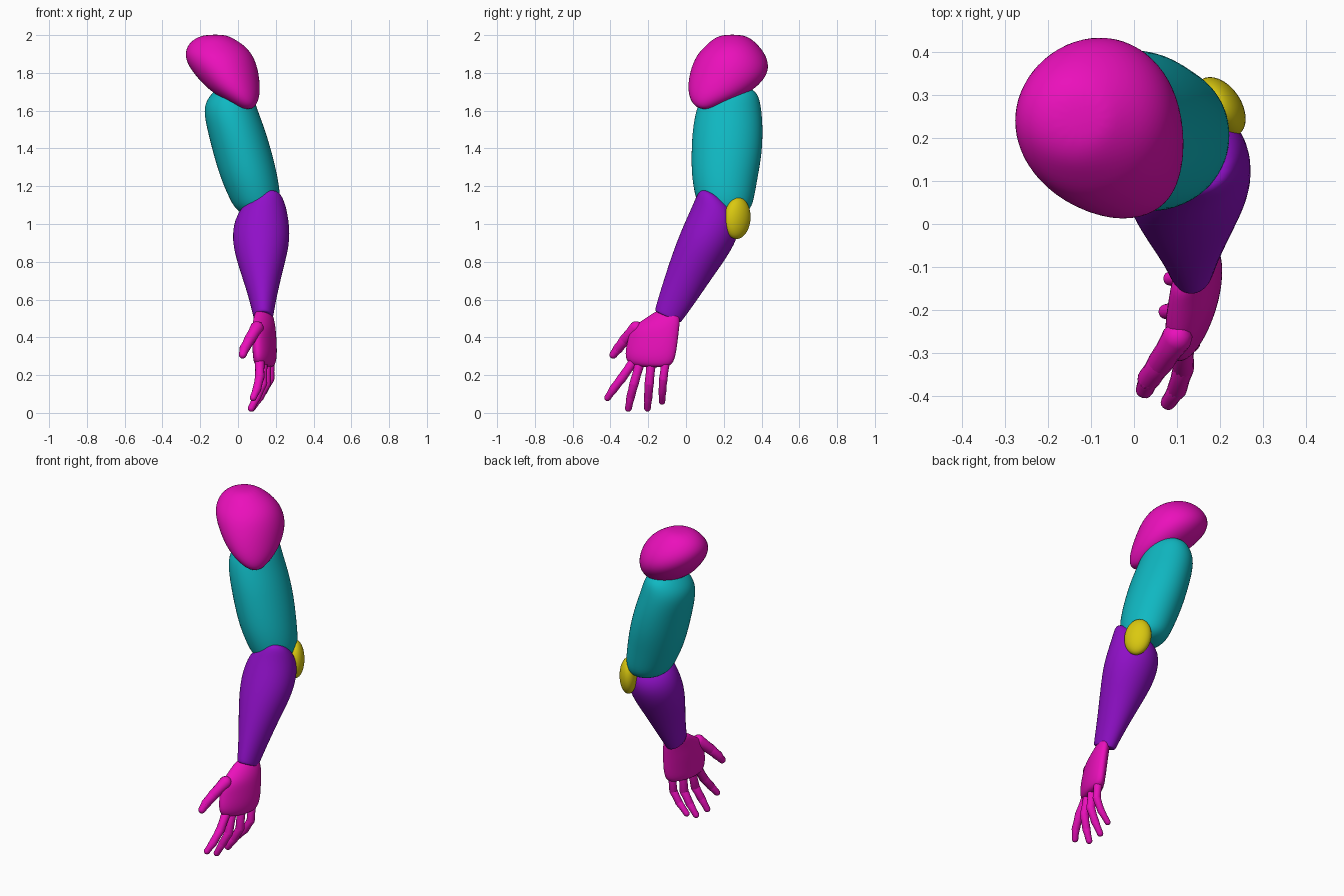
import bpy, bmesh, math
from mathutils import Vector, Matrix


def material(name, rgb):
    m = bpy.data.materials.new(name)
    m.diffuse_color = (*rgb, 1)
    return m


MAGENTA = material("magenta", (0.83, 0.005, 0.5))
TEAL = material("teal", (0.005, 0.48, 0.54))
PURPLE = material("purple", (0.28, 0.005, 0.58))
YELLOW = material("yellow", (0.7, 0.58, 0.005))


def finish(name, bm, mat, subdiv=0):
    bmesh.ops.recalc_face_normals(bm, faces=bm.faces)
    for f in bm.faces:
        f.smooth = True
    me = bpy.data.meshes.new(name)
    bm.to_mesh(me)
    bm.free()
    me.materials.append(mat)
    ob = bpy.data.objects.new(name, me)
    bpy.context.collection.objects.link(ob)
    if subdiv:
        mod = ob.modifiers.new("smooth", "SUBSURF")
        mod.levels = mod.render_levels = subdiv
    return ob


def skin(bm, rings):
    """Bridge a list of vertex rings and cap both ends."""
    n = len(rings[0])
    for a, b in zip(rings, rings[1:]):
        for i in range(n):
            j = (i + 1) % n
            bm.faces.new((a[i], a[j], b[j], b[i]))
    bm.faces.new(rings[0])
    bm.faces.new(rings[-1])


def loft(name, sections, mat, slope=0.0, phi=0.0, n=16):
    """Sections are (z, x0, x1, y0, y1); slope tilts them along y, phi shears the ellipse."""
    bm = bmesh.new()
    rings = []
    for z, x0, x1, y0, y1 in sections:
        cx, cy = (x0 + x1) / 2, (y0 + y1) / 2
        rx, ry = (x1 - x0) / 2 * 1.022, (y1 - y0) / 2 * 1.022
        ring = []
        for i in range(n):
            t = math.tau * i / n
            dy = ry * math.sin(t + phi)
            ring.append(bm.verts.new((cx + rx * math.cos(t), cy + dy, z + slope * dy)))
        rings.append(ring)
    skin(bm, rings)
    return finish(name, bm, mat, 2)


def segment(bm, p, q, r0, r1, n=14):
    """Round-ended finger bone from p to q."""
    p, q = Vector(p), Vector(q)
    axis = (q - p).normalized()
    rot = axis.to_track_quat('Z', 'Y')
    arc = [math.radians(a) for a in (80, 55, 28, 0)]
    prof = [(p - axis * r0 * math.sin(a), r0 * math.cos(a)) for a in arc]
    prof.append(((p + q) / 2, (r0 + r1) / 2 * 0.93))
    prof += [(q + axis * r1 * math.sin(a), r1 * math.cos(a)) for a in reversed(arc)]
    rings = []
    for c, r in prof:
        rings.append([bm.verts.new(c + rot @ Vector((r * math.cos(math.tau * i / n),
                                                     r * math.sin(math.tau * i / n), 0)))
                      for i in range(n)])
    skin(bm, rings)


def finger(name, pts, radii):
    bm = bmesh.new()
    for i in range(len(pts) - 1):
        segment(bm, pts[i], pts[i + 1], radii[i], radii[i + 1])
    return finish(name, bm, MAGENTA)


# Shoulder cap
loft("shoulder", [
    (2.003, -0.17, -0.07, 0.20, 0.29),
    (1.985, -0.225, -0.03, 0.15, 0.34),
    (1.95, -0.265, 0.03, 0.11, 0.38),
    (1.90, -0.283, 0.075, 0.06, 0.42),
    (1.84, -0.265, 0.10, 0.032, 0.44),
    (1.78, -0.22, 0.112, 0.016, 0.425),
    (1.72, -0.165, 0.117, 0.01, 0.37),
    (1.67, -0.095, 0.113, 0.018, 0.29),
    (1.63, -0.02, 0.097, 0.04, 0.19),
    (1.608, 0.02, 0.075, 0.075, 0.13)], MAGENTA)

# Upper arm
loft("upper_arm", [
    (1.73, -0.09, 0.02, 0.18, 0.31),
    (1.705, -0.125, 0.06, 0.11, 0.37),
    (1.66, -0.165, 0.085, 0.075, 0.39),
    (1.60, -0.183, 0.105, 0.053, 0.40),
    (1.50, -0.163, 0.143, 0.034, 0.407),
    (1.37, -0.13, 0.182, 0.028, 0.402),
    (1.25, -0.095, 0.21, 0.03, 0.38),
    (1.15, -0.052, 0.225, 0.048, 0.363),
    (1.075, -0.015, 0.22, 0.07, 0.345),
    (1.04, 0.05, 0.18, 0.13, 0.28)], TEAL)

# Forearm, with sections square to its slanted axis
loft("forearm", [
    (1.17, 0.14, 0.21, 0.10, 0.16),
    (1.135, 0.08, 0.24, 0.065, 0.235),
    (1.05, -0.015, 0.265, 0.04, 0.30),
    (0.915, -0.036, 0.279, -0.022, 0.24),
    (0.78, 0.002, 0.243, -0.077, 0.148),
    (0.62, 0.056, 0.205, -0.131, 0.047),
    (0.515, 0.08, 0.187, -0.165, -0.025),
    (0.508, 0.082, 0.185, -0.162, -0.028),
    (0.505, 0.10, 0.17, -0.14, -0.05)], PURPLE, slope=-0.45)

# Elbow pad: flattened ellipsoid facing back and outwards
bm = bmesh.new()
mat = (Matrix.Translation((0.2, 0.272, 1.03)) @ Matrix.Rotation(math.radians(34), 4, 'Z')
       @ Matrix.Rotation(math.radians(6), 4, 'X').inverted()
       @ Matrix.Diagonal((0.05, 0.077, 0.11, 1)))
bmesh.ops.create_uvsphere(bm, u_segments=32, v_segments=20, radius=1, matrix=mat)
finish("elbow_pad", bm, YELLOW)

# Palm
loft("palm", [
    (0.545, 0.10, 0.17, -0.15, -0.07),
    (0.52, 0.085, 0.185, -0.185, -0.035),
    (0.475, 0.078, 0.195, -0.255, -0.033),
    (0.44, 0.073, 0.20, -0.295, -0.037),
    (0.39, 0.073, 0.204, -0.308, -0.043),
    (0.31, 0.078, 0.207, -0.325, -0.053),
    (0.262, 0.083, 0.20, -0.31, -0.068),
    (0.24, 0.105, 0.185, -0.25, -0.10)], MAGENTA, phi=0.6)

# Fingers and thumb
R = (0.026, 0.025, 0.023, 0.018)
finger("index_finger", [(0.115, -0.28, 0.27), (0.115, -0.335, 0.19),
                        (0.10, -0.385, 0.125), (0.08, -0.415, 0.08)], R)
finger("middle_finger", [(0.13, -0.245, 0.26), (0.13, -0.275, 0.155),
                         (0.10, -0.293, 0.085), (0.07, -0.305, 0.024)], R)
finger("ring_finger", [(0.15, -0.185, 0.26), (0.15, -0.195, 0.155),
                       (0.115, -0.20, 0.085), (0.075, -0.204, 0.025)], R)
finger("little_finger", [(0.17, -0.11, 0.26), (0.17, -0.12, 0.18),
                         (0.135, -0.125, 0.115), (0.085, -0.127, 0.06)],
       (0.024, 0.023, 0.021, 0.017))
finger("thumb", [(0.10, -0.265, 0.45), (0.06, -0.325, 0.385),
                 (0.035, -0.36, 0.34), (0.025, -0.385, 0.308)],
       (0.036, 0.03, 0.027, 0.021))
